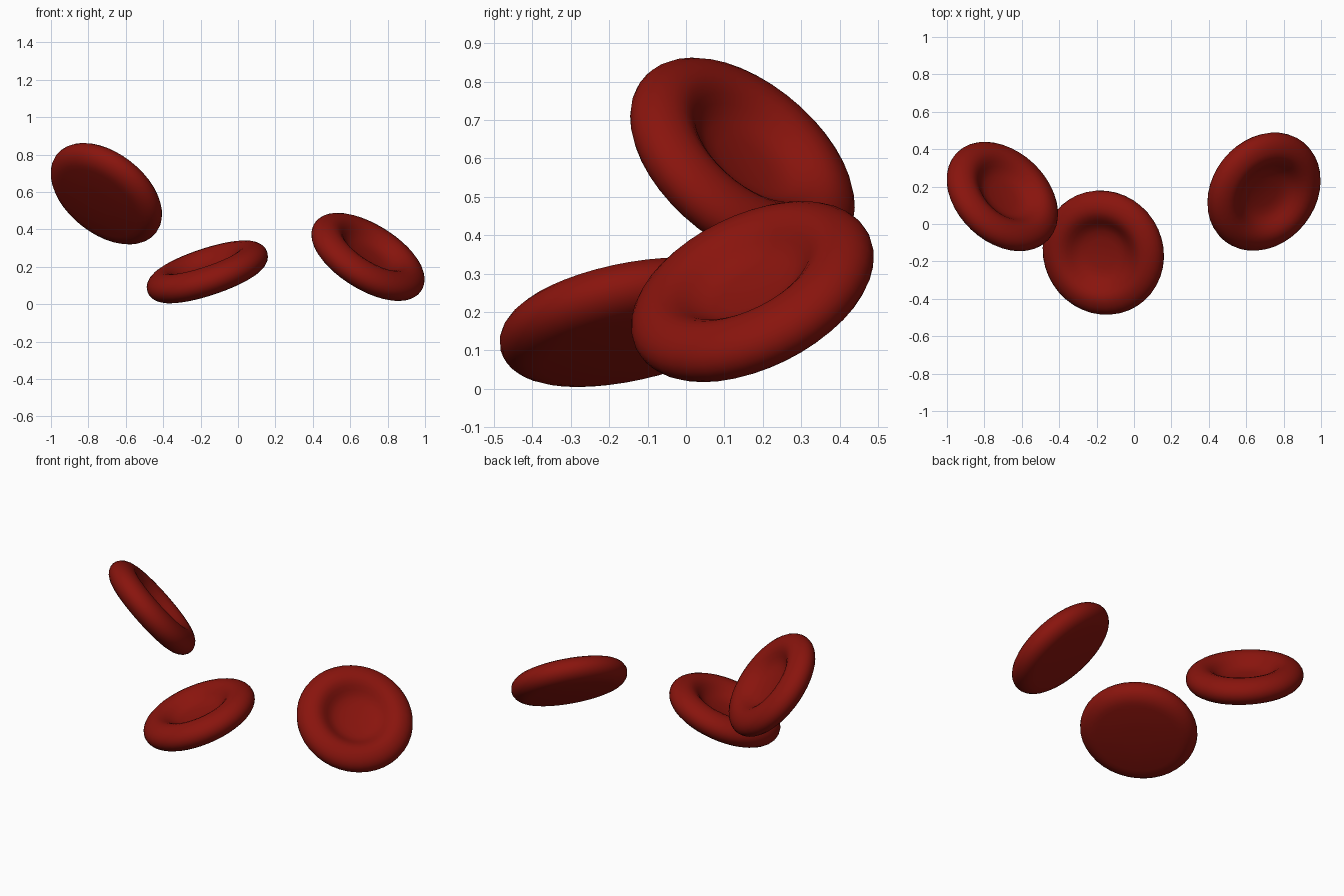
import bpy, bmesh, math
from mathutils import Vector

if "Cube" in bpy.data.objects:
    bpy.data.objects.remove(bpy.data.objects["Cube"])

# Disc material
mat = bpy.data.materials.new("deep_red")
mat.diffuse_color = (0.25, 0.007, 0.004, 1)
mat.use_nodes = True
mat.node_tree.nodes["Principled BSDF"].inputs["Base Color"].default_value = mat.diffuse_color

SEGMENTS = 40
RIM, RIM_W, RIM_H = 0.238, 0.1, 0.078     # rim circle radius, oval tube half sizes

# Half profile (radius, height): slightly domed underside, round rim, dimpled top
profile = [(0.08, -0.087), (0.16, -0.085)]
for i in range(13):
    a = math.radians(-90 + i * 15)
    z = RIM_H * math.sin(a)
    profile.append((RIM + RIM_W * math.cos(a), z))
profile += [(0.212, 0.071), (0.188, 0.057), (0.167, 0.039), (0.145, 0.023),
            (0.12, 0.011), (0.08, 0.003)]


def cell(name, centre, normal):
    bm = bmesh.new()
    rings = []
    for r, z in profile:
        rings.append([bm.verts.new((r * math.cos(math.tau * k / SEGMENTS),
                                    r * math.sin(math.tau * k / SEGMENTS), z))
                      for k in range(SEGMENTS)])
    bottom = bm.verts.new((0, 0, -0.088))
    top = bm.verts.new((0, 0, 0))
    for k in range(SEGMENTS):
        n = (k + 1) % SEGMENTS
        for a, b in zip(rings, rings[1:]):
            bm.faces.new((a[k], a[n], b[n], b[k]))
        bm.faces.new((bottom, rings[0][n], rings[0][k]))
        bm.faces.new((top, rings[-1][k], rings[-1][n]))
    bmesh.ops.recalc_face_normals(bm, faces=bm.faces)
    for f in bm.faces:
        f.smooth = True
    me = bpy.data.meshes.new(name)
    bm.to_mesh(me)
    bm.free()
    me.materials.append(mat)
    ob = bpy.data.objects.new(name, me)
    bpy.context.collection.objects.link(ob)
    # Tilt the disc so its dimple faces along the normal
    ob.rotation_euler = Vector(normal).to_track_quat('Z', 'Y').to_euler()
    ob.location = centre
    return ob


# Three tilted cells
cell("left_blood_cell", (-0.704, 0.147, 0.591), (0.52, 0.55, 0.653))
cell("middle_blood_cell", (-0.164, -0.153, 0.173), (-0.308, -0.196, 0.926))
cell("right_blood_cell", (0.695, 0.173, 0.253), (0.486, -0.386, 0.776))
